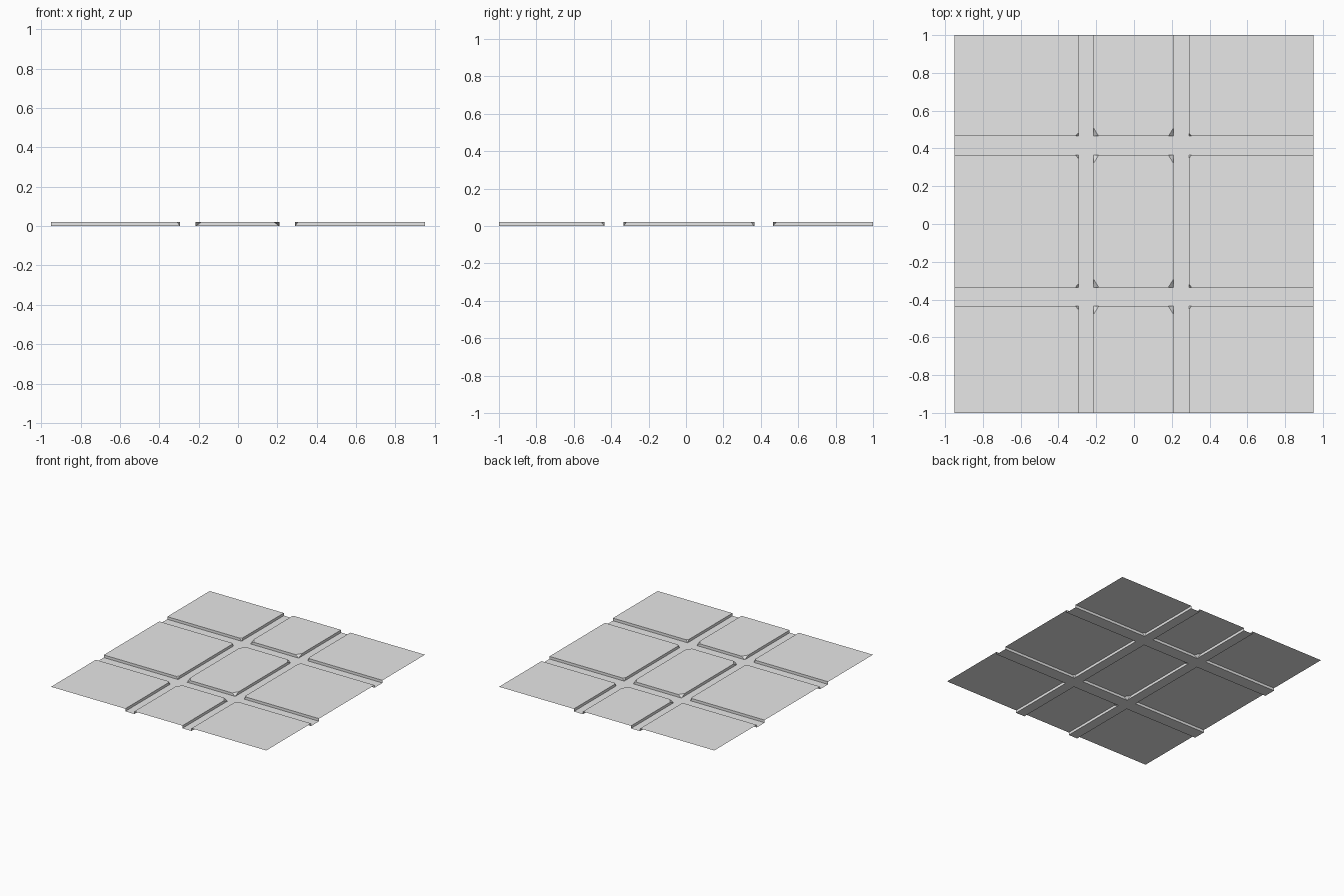
import bpy
import bmesh

if "Cube" in bpy.data.objects:
    bpy.data.objects.remove(bpy.data.objects["Cube"], do_unlink=True)

HEIGHT = 0.021
# spans of the raised blocks, with the strips between them being roads
COLUMNS = {"right": (-0.95, -0.295), "middle": (-0.215, 0.21), "left": (0.29, 0.95)}
ROWS = {"front": (-1.0, -0.435), "centre": (-0.335, 0.365), "back": (0.465, 1.0)}
X_END, Y_END = 0.95, 1.0

concrete = bpy.data.materials.new("light_grey")
concrete.use_nodes = True
grey = (0.8, 0.8, 0.8, 1)
concrete.diffuse_color = grey
concrete.node_tree.nodes["Principled BSDF"].inputs["Base Color"].default_value = grey


def add_sheet(name, polygons):
    """Make one open sheet object from a list of polygons."""
    bm = bmesh.new()
    for points in polygons:
        bm.faces.new([bm.verts.new(p) for p in points])
    bmesh.ops.remove_doubles(bm, verts=bm.verts, dist=0.0001)
    mesh = bpy.data.meshes.new(name)
    bm.to_mesh(mesh)
    bm.free()
    mesh.materials.append(concrete)
    bpy.context.collection.objects.link(bpy.data.objects.new(name, mesh))


def rectangle(x0, x1, y0, y1):
    return [(x0, y0), (x1, y0), (x1, y1), (x0, y1)]


def block(name, xs, ys, cut):
    """Raised slab with curbs along the roads and sloped crossing corners."""
    corners = rectangle(*xs, *ys)
    centre = (sum(xs) / 2, sum(ys) / 2)
    low, arrive, leave = [], [], []
    for i, (x, y) in enumerate(corners):
        at_crossing = abs(x) < X_END and abs(y) < Y_END
        dx, dy = cut if at_crossing else (0, 0)
        along_x = (x + (dx if x < centre[0] else -dx), y, HEIGHT)
        along_y = (x, y + (dy if y < centre[1] else -dy), HEIGHT)
        low.append((x, y, 0))
        # sides alternate between running along x and along y
        arrive.append(along_y if i % 2 == 0 else along_x)
        leave.append(along_x if i % 2 == 0 else along_y)
    polygons, top = [], []
    for i in range(4):
        j = (i + 1) % 4
        top += [arrive[i], leave[i]] if arrive[i] != leave[i] else [leave[i]]
        if arrive[i] != leave[i]:
            polygons.append([low[i], leave[i], arrive[i]])
        on_border = (abs(corners[i][1]) == Y_END and corners[i][1] == corners[j][1]
                     or abs(corners[i][0]) == X_END and corners[i][0] == corners[j][0])
        if not on_border:
            polygons.append([low[i], low[j], arrive[j], leave[i]])
    add_sheet(name, polygons + [top])


# Nine raised blocks
for row, ys in ROWS.items():
    for column, xs in COLUMNS.items():
        cut = (0.028, 0.045) if column == "middle" else (0.015, 0.018)
        block(f"block_{row}_{column}", xs, ys, cut)


# Roads: two full-length lanes, and cross streets filling between them
def gaps(spans):
    spans = list(spans.values())
    return [(a[1], b[0]) for a, b in zip(spans, spans[1:])]


lanes, streets = gaps(COLUMNS), gaps(ROWS)
for i, lane in enumerate(lanes):
    add_sheet(f"lane_{i + 1}", [[(x, y, 0) for x, y in rectangle(*lane, -Y_END, Y_END)]])
for i, street in enumerate(streets):
    parts = [rectangle(*xs, *street) for xs in COLUMNS.values()]
    add_sheet(f"cross_street_{i + 1}", [[(x, y, 0) for x, y in p] for p in parts])
